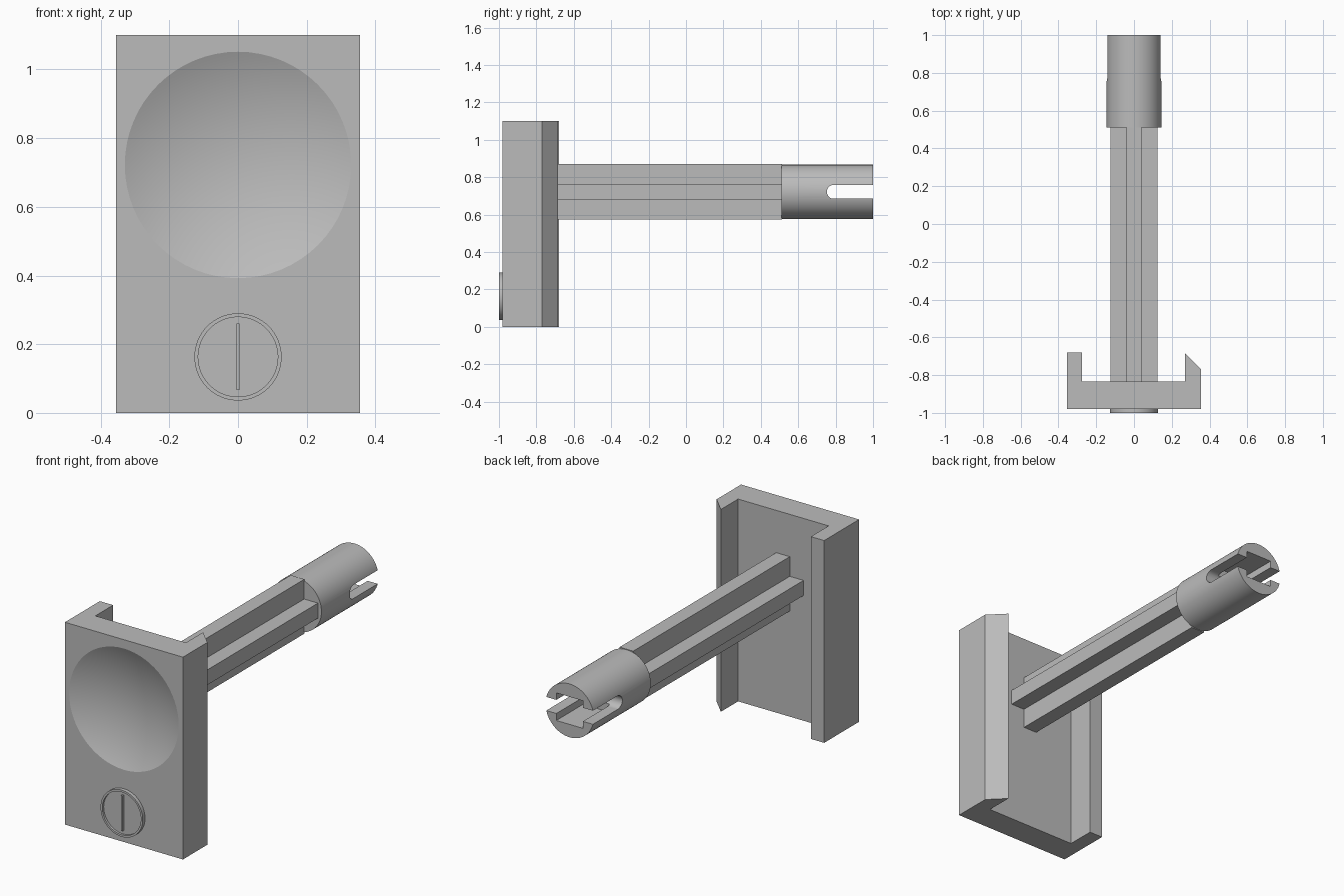
import bpy, bmesh, math
from mathutils import Matrix, Vector

if "Cube" in bpy.data.objects:
    bpy.data.objects.remove(bpy.data.objects["Cube"], do_unlink=True)

grey = bpy.data.materials.new("plain_grey")
grey.use_nodes = True
grey.diffuse_color = (0.5, 0.5, 0.5, 1)
grey.node_tree.nodes["Principled BSDF"].inputs["Base Color"].default_value = (0.5, 0.5, 0.5, 1)

AXIS_Z = 0.722  # height of the shaft axis


def finish(name, bm):
    bmesh.ops.recalc_face_normals(bm, faces=bm.faces)
    mesh = bpy.data.meshes.new(name)
    bm.to_mesh(mesh)
    bm.free()
    mesh.materials.append(grey)
    obj = bpy.data.objects.new(name, mesh)
    bpy.context.collection.objects.link(obj)
    return obj


def prism(name, points, axis, start, end):
    """Extrude a 2D outline along one axis."""
    def place(p, t):
        return Vector({"x": (t, *p), "y": (p[0], t, p[1]), "z": (*p, t)}[axis])
    bm = bmesh.new()
    face = bm.faces.new([bm.verts.new(place(p, start)) for p in points])
    new = bmesh.ops.extrude_face_region(bm, geom=[face])["geom"]
    shift = place((0, 0), end - start)
    bmesh.ops.translate(bm, vec=shift, verts=[v for v in new if isinstance(v, bmesh.types.BMVert)])
    return finish(name, bm)


def arc(cx, cy, r, a0, a1, n):
    steps = [math.radians(a0 + (a1 - a0) * i / n) for i in range(n + 1)]
    return [(cx + r * math.cos(a), cy + r * math.sin(a)) for a in steps]


def rod(name, z, r, y0, y1, n=64):
    return prism(name, arc(0, z, r, 0, 360, n)[:-1], "y", y0, y1)


def rect(x, z0, z1):
    return [(-x, z0), (x, z0), (x, z1), (-x, z1)]


def cut(obj, cutter):
    mod = obj.modifiers.new("cut", "BOOLEAN")
    mod.operation, mod.solver, mod.object = "DIFFERENCE", "EXACT", cutter
    bpy.context.view_layer.objects.active = obj
    bpy.ops.object.modifier_apply(modifier=mod.name)
    bpy.data.objects.remove(cutter, do_unlink=True)


def smooth(obj, angle=30):
    bpy.ops.object.select_all(action="DESELECT")
    obj.select_set(True)
    bpy.context.view_layer.objects.active = obj
    bpy.ops.object.shade_smooth_by_angle(angle=math.radians(angle))


# Face plate with a square lip on one side and a chamfered lip on the other
plate = prism("face_plate", [(-.355, -.98), (.355, -.98), (.355, -.77), (.27, -.685),
                             (.27, -.833), (-.275, -.833), (-.275, -.68), (-.355, -.68)],
              "z", 0, 1.1)

# Shallow round thumb dish
dish_r, depth = .33, .07
ball_r = (dish_r ** 2 + depth ** 2) / (2 * depth)
bm = bmesh.new()
bmesh.ops.create_uvsphere(bm, u_segments=64, v_segments=80, radius=ball_r)
bmesh.ops.transform(bm, verts=bm.verts, matrix=Matrix.Translation(
    (0, -.98 + depth - ball_r, AXIS_Z)) @ Matrix.Rotation(math.pi / 2, 4, "X"))
cut(plate, finish("dish_cutter", bm))
smooth(plate, 20)

# Round dial: raised rim, recessed middle, thin upright bar
dial = rod("dial_rim", .163, .127, -1, -.975)
cut(dial, rod("dial_cutter", .163, .116, -1.1, -.988))
smooth(dial)
prism("dial_bar", rect(.005, .067, .26), "y", -1, -.98)

# Cross-shaped shaft
w, h, t = .124, .148, .041
quarter = [(w, t), (t, t), (t, h)]
outline = quarter + [(-x, z) for x, z in reversed(quarter)]
outline += [(-x, -z) for x, z in quarter] + [(x, -z) for x, z in reversed(quarter)]
prism("cross_shaft", [(x, z + AXIS_Z) for x, z in outline], "y", -.84, .512)

# Round tip with a rounded through slot and a wider inner socket
tip = rod("slotted_tip", AXIS_Z, .145, .51, 1, 72)
slot = arc(.79, AXIS_Z, .037, 90, 270, 16) + [(1.1, AXIS_Z - .037), (1.1, AXIS_Z + .037)]
cut(tip, prism("slot_cutter", slot, "x", -.3, .3))
cut(tip, prism("socket_cutter", rect(.08, AXIS_Z - .075, AXIS_Z + .075), "y", .77, 1.1))
smooth(tip)
